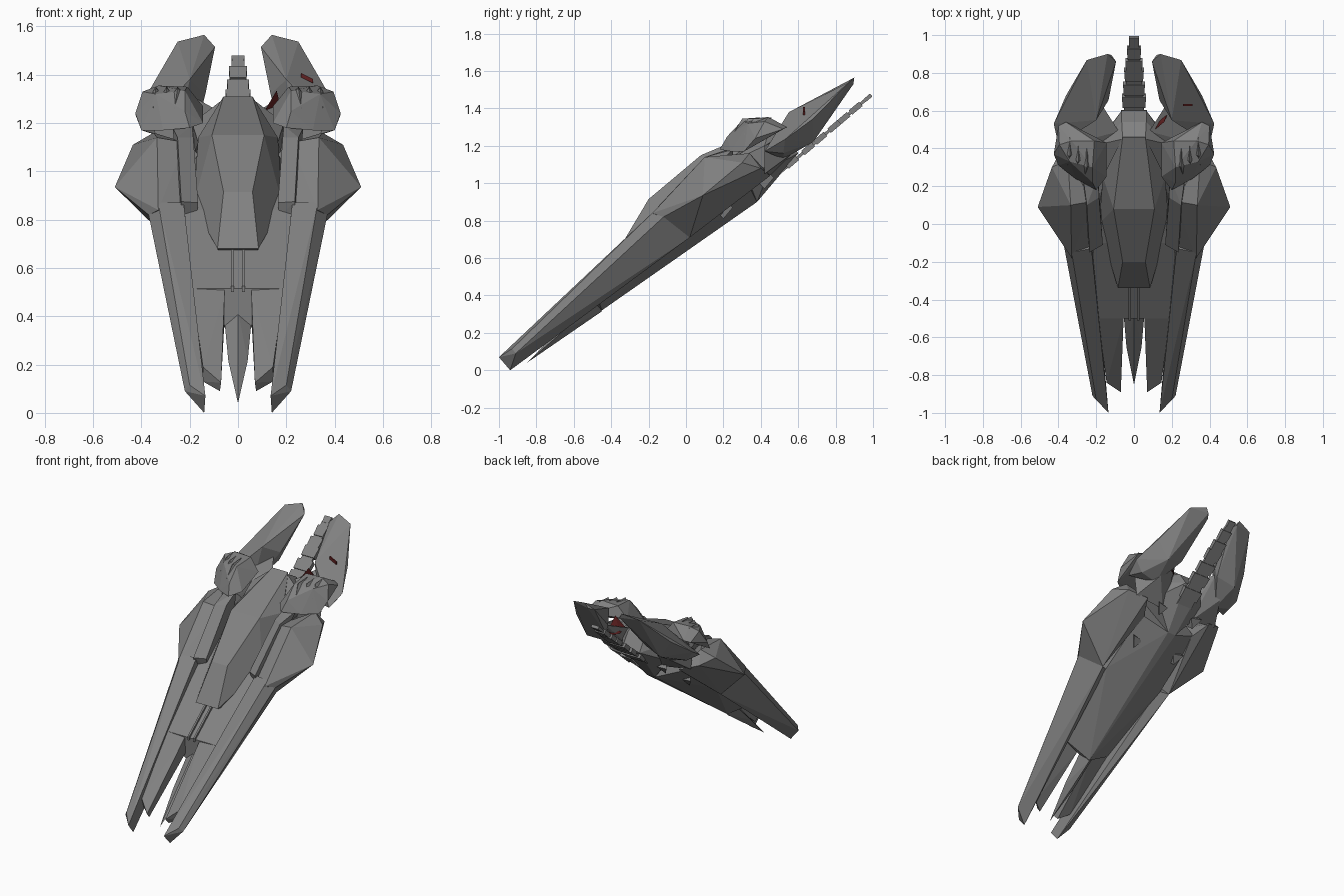
import bpy, bmesh


def material(name, rgb):
    m = bpy.data.materials.new(name)
    m.diffuse_color = (*rgb, 1)
    return m


GREY = material("hull grey", (0.22, 0.22, 0.22))
RED = material("dark red", (0.12, 0.015, 0.015))


def solid(name, pts, mode="pair", mat=GREY):
    """Faceted convex part. pair: mirrored copy, centre: symmetric hull, single: as is."""
    if mode == "centre":
        pts = pts + [(-x, y, z) for x, y, z in pts if x]
    bm = bmesh.new()
    for p in pts:
        bm.verts.new(p)
    r = bmesh.ops.convex_hull(bm, input=bm.verts)
    junk = {v for v in r["geom_interior"] + r["geom_unused"] if isinstance(v, bmesh.types.BMVert)}
    bmesh.ops.delete(bm, geom=list(junk), context='VERTS')
    bmesh.ops.dissolve_limit(bm, angle_limit=0.03, verts=bm.verts, edges=bm.edges)
    bmesh.ops.recalc_face_normals(bm, faces=bm.faces)
    me = bpy.data.meshes.new(name)
    bm.to_mesh(me)
    bm.free()
    me.materials.append(mat)
    ob = bpy.data.objects.new(name, me)
    bpy.context.collection.objects.link(ob)
    if mode == "pair":
        ob.modifiers.new("mirror", 'MIRROR').use_mirror_merge = False
    return ob


# long forward prongs
solid("outer_prong", [(.135, -1, .07), (.14, -.94, 0), (.22, -.91, .09), (.2, -.93, .115),
                      (.225, -.13, .87), (.33, -.15, .87), (.37, -.12, .82),
                      (.28, .02, .71), (.22, -.02, .73)])
solid("inner_prong", [(.07, -.89, .125), (.075, -.86, .09), (.145, -.84, .19), (.145, -.82, .13),
                      (.055, -.50, .508), (.19, -.50, .515), (.055, -.49, .40), (.19, -.49, .43)])

# side wings and the raised rails beside the spine
solid("side_wing", [(.37, -.12, .82), (.33, -.18, .84), (.51, .09, .935), (.435, .30, 1.11),
                    (.35, .34, 1.16), (.335, .1, 1.14), (.22, .12, 1.12), (.24, -.13, .85),
                    (.28, .02, .71), (.2, .34, .97), (.26, .45, 1.04), (.38, .40, 1.08)])
solid("inner_rail", [(.165, -.11, .87), (.235, -.15, .875), (.17, -.09, .81), (.24, -.12, .80),
                     (.185, .14, 1.14), (.25, .10, 1.14), (.19, .25, 1.19), (.27, .25, 1.18),
                     (.2, .25, 1.08)])

# V-bottomed hull with deck, keel spike and centre groove
solid("keel_hull", [(.2, -.5, .515), (0, -.5, .51), (.22, -.1, .84), (.2, -.49, .44),
                    (.05, -.49, .36), (0, -.45, .32), (0, .38, .90), (.03, .38, .90),
                    (.22, .34, .98), (.23, 0, .73), (.15, .3, 1.1)], "centre")
solid("keel_spike", [(0, -.85, .04), (.04, -.65, .215), (0, -.66, .23), (0, -.65, .175),
                     (.055, -.48, .37), (0, -.45, .315), (0, -.48, .42)], "centre")
for x in (-.022, .022):
    solid("groove_rail", [(x + dx, y, z + dz) for dx in (-.006, .006) for dz in (0, .025)
                          for y, z in ((-.51, .5), (-.3, .67))], "single")

# faceted spine plate and rear body
solid("spine_plate", [(.085, -.34, .68), (.06, -.2, .915), (.108, .08, 1.15), (.06, .46, 1.31),
                      (.185, 0, .86), (.165, .25, 1.14), (.08, -.28, .67), (.15, .2, 1.06),
                      (.06, .46, 1.25)], "centre")
solid("rear_body", [(.165, .25, 1.12), (.06, .45, 1.30), (.19, .42, 1.2), (.18, .45, 1.08),
                    (.03, .38, .90), (.065, .54, 1.25), (.065, .60, 1.16), (.06, .53, 1.08),
                    (.12, .50, 1.2)], "centre")

# swept rear fins with their roots
solid("rear_fin", [(.095, .86, 1.515), (.12, .895, 1.53), (.14, .90, 1.565), (.25, .868, 1.537),
                   (.36, .68, 1.345), (.425, .53, 1.235), (.40, .42, 1.17),
                   (.20, .55, 1.38), (.135, .655, 1.32), (.15, .66, 1.26),
                   (.28, .68, 1.22), (.25, .52, 1.13), (.37, .52, 1.16)])
solid("fin_root", [(.08, .49, 1.25), (.12, .51, 1.16), (.17, .63, 1.30),
                   (.1, .42, 1.2), (.35, .42, 1.2), (.12, .43, 1.02), (.33, .42, 1.05),
                   (.25, .57, 1.16)])

# shoulder armour with small layered blades
solid("shoulder_armour", [(.145, .25, 1.2), (.2, .18, 1.18), (.31, .24, 1.17), (.40, .31, 1.17),
                          (.425, .37, 1.24), (.40, .52, 1.29), (.36, .54, 1.30), (.21, .44, 1.35),
                          (.145, .43, 1.27), (.22, .30, 1.335), (.34, .33, 1.32), (.33, .44, 1.355),
                          (.395, .42, 1.33), (.22, .22, 1.25)])
for i in range(3):
    x, y = .25 + .045 * i, .27 + .03 * i
    solid("shoulder_blade", [(x, y + .13, 1.352), (x - .014, y + .04, 1.33),
                             (x + .016, y + .04, 1.325), (x, y + .03, 1.345),
                             (x + .012, y - .02, 1.26), (x + .004, y, 1.25)])


# segmented tail: tapering core with wider links
def link(name, y0, y1, w0, w1, t):
    zf = lambda y: .63 + .85 * y
    solid(name, [(w, y - .65 * s, zf(y) + .76 * s) for y, w in ((y0, w0), (y1, w1))
                 for s in (-t, t)], "centre")


link("tail_core", .5, .99, .06, .024, .008)
for y, w in ((.54, .07), (.625, .064), (.69, .058), (.765, .052), (.815, .046), (.88, .038)):
    link("tail_link", y, y + .055, w - .004, w, .015)
link("tail_tip", .955, .99, .024, .027, .01)

# small underside brackets
for x, y, z in ((.12, .42, 1.0), (.15, .2, .84)):
    solid("belly_bracket", [(x, y - .03, z), (x + .06, y + .05, z + .03), (x + .02, y, z - .03),
                            (x + .04, y + .02, z + .06), (x - .02, y + .04, z + .02)])

# red shard at the right fin root and a thin red strip on the fin
solid("red_shard", [(.11, .50, 1.25), (.15, .565, 1.25), (.16, .54, 1.335), (.17, .57, 1.29),
                    (.12, .55, 1.225), (.19, .61, 1.21), (.17, .585, 1.215)], "single", RED)
solid("red_strip", [(x, y, z + d) for x, z in ((.26, 1.39), (.31, 1.365)) for y in (.625, .635)
                    for d in (0, .018)], "single", RED)
